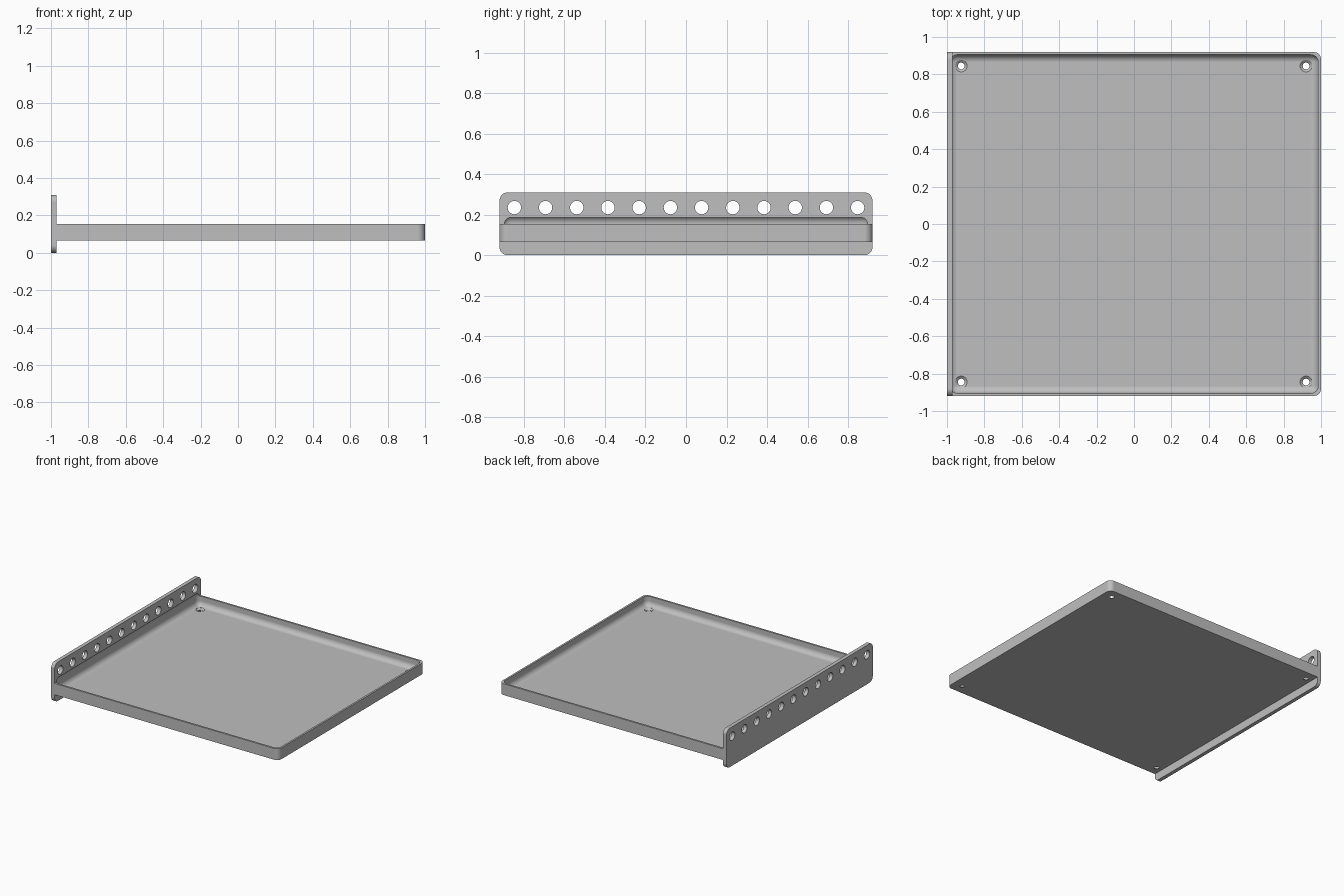
import bpy, bmesh
from mathutils import Vector, Matrix

cube = bpy.data.objects.get("Cube")
if cube:
    bpy.data.objects.remove(cube)

grey = bpy.data.materials.new("plain grey")
grey.use_nodes = True
colour = (0.52, 0.52, 0.52, 1)
grey.diffuse_color = colour
grey.node_tree.nodes["Principled BSDF"].inputs["Base Color"].default_value = colour


def finish(name, bm):
    bmesh.ops.recalc_face_normals(bm, faces=bm.faces)
    mesh = bpy.data.meshes.new(name)
    bm.to_mesh(mesh)
    bm.free()
    mesh.materials.append(grey)
    obj = bpy.data.objects.new(name, mesh)
    bpy.context.scene.collection.objects.link(obj)
    return obj


def rounded_box(name, low, high, radius, is_round):
    """Box between two corners, rounding the edges picked by is_round(direction, middle)."""
    low, high = Vector(low), Vector(high)
    bm = bmesh.new()
    bmesh.ops.create_cube(bm, size=1)
    for v in bm.verts:
        v.co = [(l + h) / 2 + c * (h - l) for l, h, c in zip(low, high, v.co)]
    edges = []
    for e in bm.edges:
        a, b = (v.co for v in e.verts)
        if is_round((b - a).normalized(), (a + b) / 2):
            edges.append(e)
    bmesh.ops.bevel(bm, geom=edges, offset=radius, segments=8, profile=0.5,
                    affect='EDGES')
    return finish(name, bm)


def lathe(name, profile, matrix, sides=32):
    """Closed solid of revolution from (radius, height) rings."""
    bm = bmesh.new()
    for (r1, z1), (r2, z2) in zip(profile, profile[1:]):
        bmesh.ops.create_cone(bm, cap_ends=False, segments=sides, radius1=r1, radius2=r2,
                              depth=z2 - z1,
                              matrix=matrix @ Matrix.Translation((0, 0, (z1 + z2) / 2)))
    bmesh.ops.remove_doubles(bm, verts=bm.verts, dist=1e-5)
    bmesh.ops.holes_fill(bm, edges=[e for e in bm.edges if e.is_boundary], sides=0)
    return finish(name, bm)


def cut(target, cutters):
    """Subtract each cutter from the target."""
    bpy.context.view_layer.objects.active = target
    for cutter in cutters:
        cutter.hide_render = True
        mod = target.modifiers.new("cut", 'BOOLEAN')
        mod.operation = 'DIFFERENCE'
        mod.solver = 'EXACT'
        mod.object = cutter
        bpy.ops.object.modifier_apply(modifier=mod.name)


WIDTH = 0.92      # half size along y
FACE = -0.97      # inner face of the end plate
BASE, RIM, FLOOR = 0.065, 0.155, 0.08

# Main bodies
tray = rounded_box("tray", (FACE, -WIDTH, BASE), (1, WIDTH, RIM), 0.04,
                   lambda d, m: abs(d.z) > 0.9 and m.x > 0)
plate = rounded_box("end_plate", (-1, -WIDTH, 0), (FACE, WIDTH, 0.31), 0.04,
                    lambda d, m: abs(d.x) > 0.9)

# Round-edged pocket that hollows the tray and bites into the end plate
pocket = rounded_box("pocket_cutter", (-0.985, -0.905, FLOOR), (0.985, 0.905, 0.195), 0.04,
                     lambda d, m: True)

# Countersunk screw holes in the tray corners
screw = [(0.018, 0.04), (0.018, 0.068), (0.032, FLOOR), (0.032, 0.11)]
screw_cutters = [lathe("screw_cutter", screw, Matrix.Translation((x, y, 0)))
                 for x in (-0.924, 0.92) for y in (-0.845, 0.845)]

# Row of holes along the top of the end plate
sideways = Matrix.Rotation(1.5707963, 4, 'Y')
row_cutters = [lathe("row_cutter", [(0.033, -0.05), (0.033, 0.05)],
                     Matrix.Translation((-0.985, -0.847 + i * 0.154, 0.235)) @ sideways)
               for i in range(12)]

cut(tray, [pocket] + screw_cutters)
cut(plate, [pocket] + row_cutters)
for helper in [pocket] + screw_cutters + row_cutters:
    bpy.data.objects.remove(helper)

# Smooth fillets, crisp edges
for obj in (tray, plate):
    bpy.ops.object.select_all(action='DESELECT')
    obj.select_set(True)
    bpy.context.view_layer.objects.active = obj
    bpy.ops.object.shade_smooth_by_angle(angle=0.5)
    mod = obj.modifiers.new("flat face normals", 'WEIGHTED_NORMAL')
    mod.keep_sharp = True
